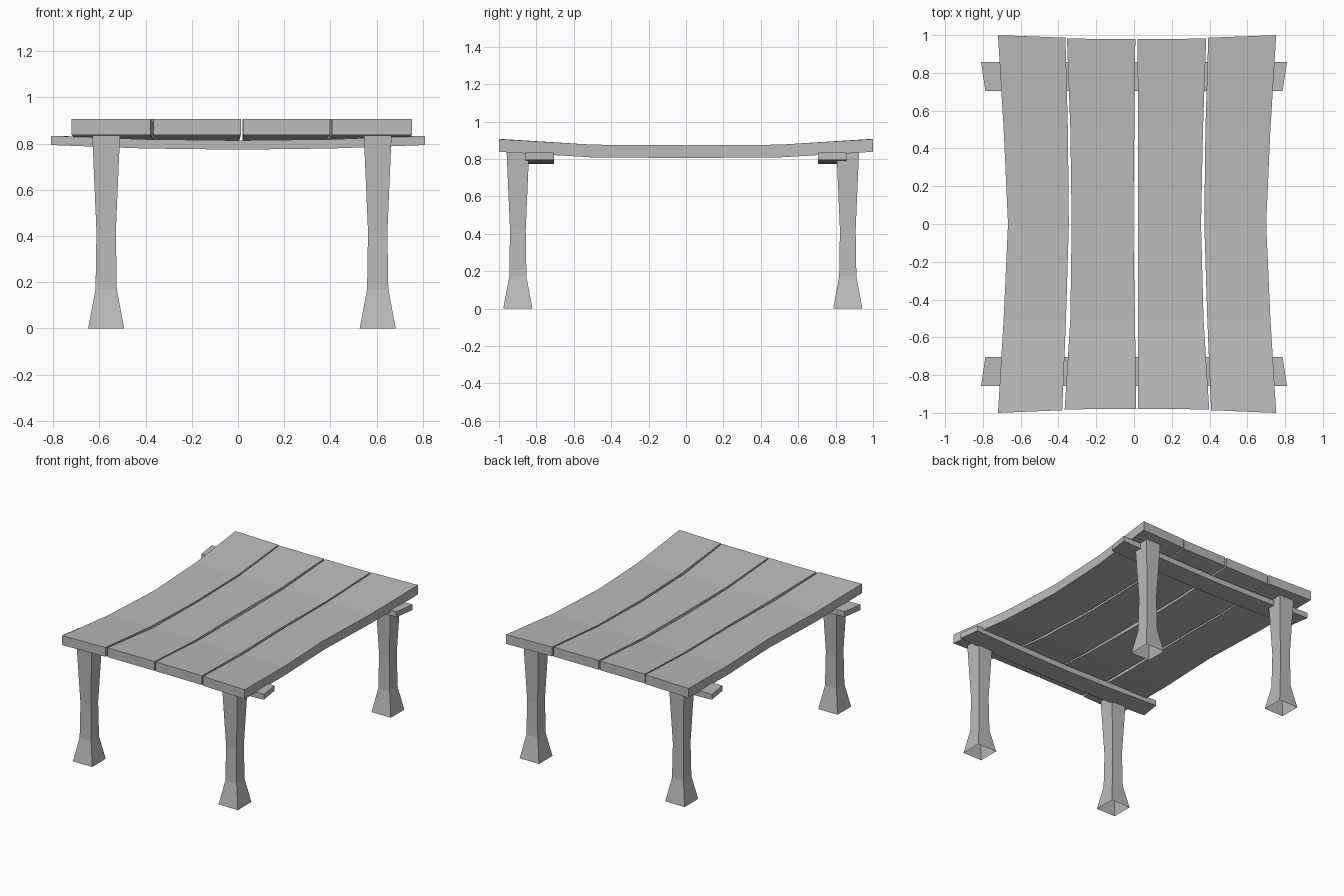
import bpy, bmesh

cube = bpy.data.objects.get("Cube")
if cube:
    bpy.data.objects.remove(cube, do_unlink=True)

grey = bpy.data.materials.new("plain grey")
grey.use_nodes = True
COLOUR = (0.5, 0.5, 0.5, 1)
grey.diffuse_color = COLOUR
grey.node_tree.nodes["Principled BSDF"].inputs["Base Color"].default_value = COLOUR


def loft(name, rings, cap_start=True):
    """Skin a row of four-cornered sections into one flat-shaded part."""
    bm = bmesh.new()
    rows = [[bm.verts.new(p) for p in ring] for ring in rings]
    for a, b in zip(rows, rows[1:]):
        for i in range(4):
            j = (i + 1) % 4
            bm.faces.new((a[i], a[j], b[j], b[i]))
    if cap_start:
        bm.faces.new(rows[0][::-1])
    bm.faces.new(rows[-1])
    bmesh.ops.recalc_face_normals(bm, faces=bm.faces)
    mesh = bpy.data.meshes.new(name)
    bm.to_mesh(mesh)
    bm.free()
    mesh.materials.append(grey)
    obj = bpy.data.objects.new(name, mesh)
    bpy.context.collection.objects.link(obj)
    return obj


# Top planks: left and right edge at the front end, quarter, middle, quarter, back end
PLANKS = [
    ((-0.72, -0.69, -0.667, -0.69, -0.72), (-0.38, -0.36, -0.345, -0.35, -0.363)),
    ((-0.367, -0.337, -0.33, -0.337, -0.355), (0.012, 0.005, -0.004, 0.002, 0.007)),
    ((0.021, 0.021, 0.022, 0.021, 0.019), (0.398, 0.368, 0.355, 0.365, 0.382)),
    ((0.408, 0.388, 0.372, 0.378, 0.393), (0.753, 0.722, 0.70, 0.722, 0.753)),
]
STATIONS = (-1, -0.5, 0, 0.5, 1)
TOPS = (0.906, 0.876, 0.873, 0.876, 0.906)
THICK = 0.068
# Plank ends are slightly skewed towards the outer corners
END_REACH = [(1.0, 0.986), (0.981, 0.98), (0.98, 0.981), (0.986, 1.0)]

for n, (lefts, rights) in enumerate(PLANKS):
    rings = []
    for y, top, x0, x1 in zip(STATIONS, TOPS, lefts, rights):
        r0, r1 = END_REACH[n] if abs(y) == 1 else (1, 1)
        low = top - THICK
        rings.append([(x0, y * r0, low), (x1, y * r1, low),
                      (x1, y * r1, top), (x0, y * r0, top)])
    loft(f"top_plank_{n + 1}", rings)

# Sagging cross bars under the planks
for name, side in (("front_cross_bar", -1), ("back_cross_bar", 1)):
    rings = []
    for t in (-1, -0.5, 0, 0.5, 1):
        drop = 0.02 * (1 - t * t)
        low, top = 0.794 - drop, 0.834 - drop
        outer, inner = 0.81 * t, 0.787 * t
        rings.append([(inner, side * 0.705, low), (outer, side * 0.858, low),
                      (outer, side * 0.858, top), (inner, side * 0.705, top)])
    loft(name, rings)

# Square legs with a waist and a flared, hollow foot: (height, half width)
LEG = [(0, 0.078), (0.17, 0.046), (0.42, 0.042), (0.835, 0.06)]
CORNERS = [(-1, -1), (1, -1), (1, 1), (-1, 1)]
for end, y in (("front", -0.899), ("back", 0.865)):
    for side, x in (("right", -0.571), ("left", 0.605)):
        rings = [[(x + a * h, y + b * h, z) for a, b in CORNERS] for z, h in LEG]
        loft(f"{end}_{side}_leg", rings, cap_start=False)
